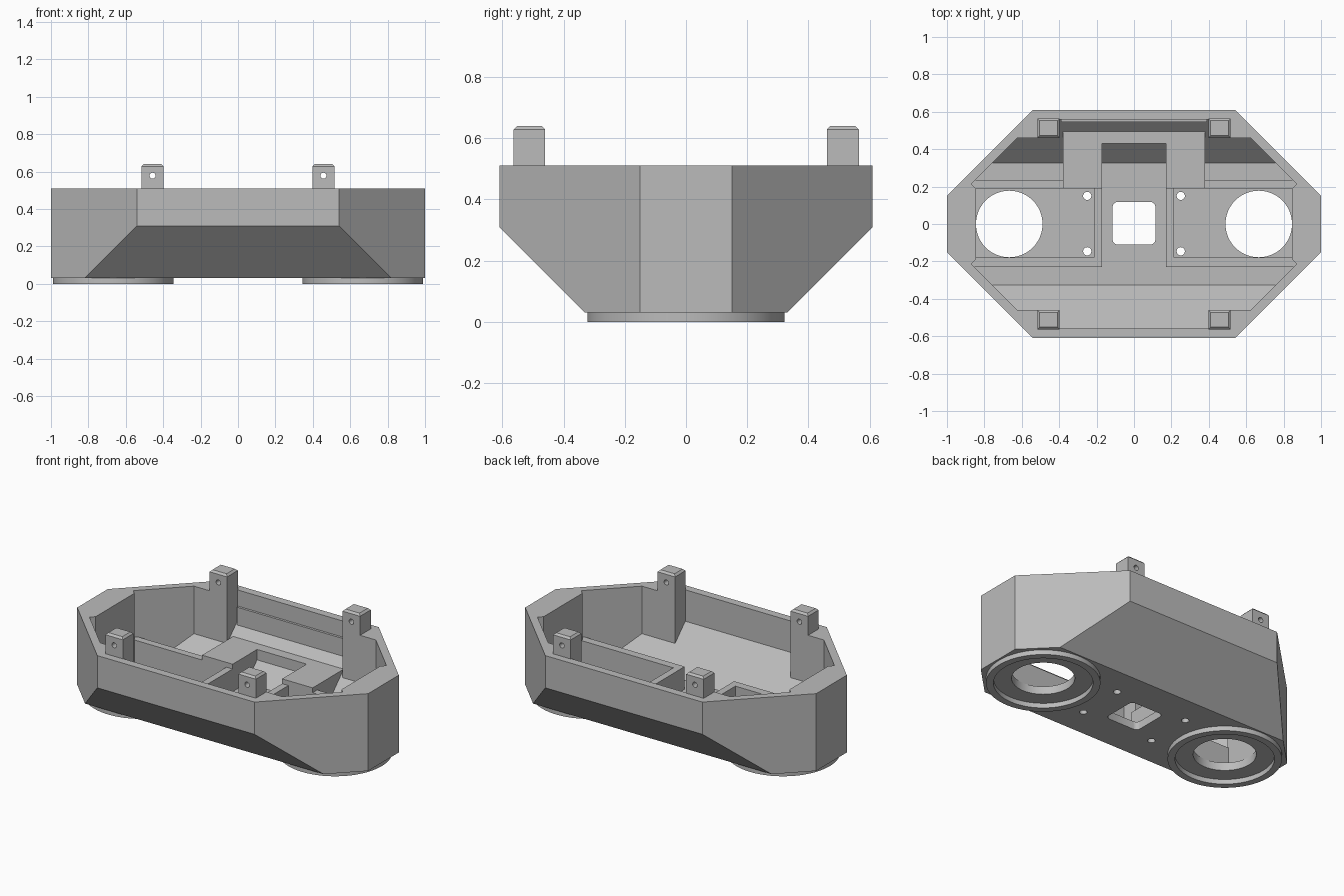
import bpy, bmesh, math
from mathutils import Vector, Matrix

old = bpy.data.objects.get("Cube")
if old:
    bpy.data.objects.remove(old, do_unlink=True)

grey = bpy.data.materials.new("plain grey")
grey.use_nodes = True
grey.diffuse_color = (0.5, 0.5, 0.5, 1)
grey.node_tree.nodes["Principled BSDF"].inputs["Base Color"].default_value = (0.5, 0.5, 0.5, 1)


def make(name, bm):
    bmesh.ops.recalc_face_normals(bm, faces=bm.faces[:])
    mesh = bpy.data.meshes.new(name)
    bm.to_mesh(mesh)
    bm.free()
    mesh.materials.append(grey)
    obj = bpy.data.objects.new(name, mesh)
    bpy.context.collection.objects.link(obj)
    return obj


def prism(name, outline, z0, z1, slope=None):
    """Extrude an outline; optionally trim it below z = |y| - slope."""
    bm = bmesh.new()
    face = bm.faces.new([bm.verts.new((x, y, z0)) for x, y in outline])
    new = bmesh.ops.extrude_face_region(bm, geom=[face])["geom"]
    bmesh.ops.translate(bm, vec=(0, 0, z1 - z0),
                        verts=[v for v in new if isinstance(v, bmesh.types.BMVert)])
    if slope is not None:
        for s in (1, -1):
            bmesh.ops.bisect_plane(bm, geom=bm.verts[:] + bm.edges[:] + bm.faces[:],
                                   plane_co=(0, 0, -slope), plane_no=(0, s, -1),
                                   clear_outer=True)
            rim = [e for e in bm.edges if e.is_boundary]
            if rim:
                bmesh.ops.holes_fill(bm, edges=rim)
    return make(name, bm)


def box(name, x0, x1, y0, y1, z0, z1, slope=None):
    return prism(name, [(x0, y0), (x1, y0), (x1, y1), (x0, y1)], z0, z1, slope)


def cylinder(name, r, centre, depth, axis="Z", sides=64):
    bm = bmesh.new()
    turn = Matrix.Rotation(math.pi / 2, 4, "X") if axis == "Y" else Matrix()
    bmesh.ops.create_cone(bm, cap_ends=True, segments=sides, radius1=r, radius2=r,
                          depth=depth, matrix=Matrix.Translation(centre) @ turn)
    return make(name, bm)


def cut(obj, cutter, keep=False):
    cutter.hide_render = True
    mod = obj.modifiers.new("cut", "BOOLEAN")
    mod.operation = "DIFFERENCE"
    mod.solver = "EXACT"
    mod.object = cutter
    bpy.context.view_layer.objects.active = obj
    bpy.ops.object.modifier_apply(modifier=mod.name)
    if not keep:
        bpy.data.objects.remove(cutter, do_unlink=True)


def mirror4(quarter):
    """Complete a quarter outline, running from the x end to the y end."""
    right = [(x, -y) for x, y in reversed(quarter)] + quarter
    return right + [(-x, -y) for x, y in right]


# Outer shell with chamfered front and back, hollowed from above
shell = prism("shell", mirror4([(1, 0.15), (0.54, 0.61)]), 0.03, 0.51, 0.30)
cavity = [(0.845, 0.19), (0.87, 0.215), (0.625, 0.46), (0.4, 0.46), (0.4, 0.56)]
cut(shell, prism("cavity", mirror4(cavity), 0.08, 0.8, 0.245))

# Round lens openings, screw holes and the rounded square opening
for s in (1, -1):
    cut(shell, cylinder("lens_hole", 0.178, (s * 0.667, 0, 0.1), 0.4))
    for y in (-0.146, 0.15):
        cut(shell, cylinder("screw_hole", 0.022, (s * 0.25, y, 0.1), 0.4, sides=24))
square = []
for i in range(24):
    a = math.tau * (i + 0.5) / 24
    square.append((math.copysign(0.085, math.cos(a)) + 0.03 * math.cos(a),
                   math.copysign(0.085, math.sin(a)) + 0.03 * math.sin(a) + 0.004))
cut(shell, prism("square_hole", square, -0.1, 0.2))

# Raised U-shaped mount and ledge along the back wall
mount = prism("rear_mount", [(-0.38, 0.19), (-0.17, 0.19), (-0.17, 0.43), (0.17, 0.43),
                             (0.17, 0.19), (0.38, 0.19), (0.38, 0.57), (-0.38, 0.57)],
              0.06, 0.25, 0.28)
ledge = box("rear_ledge", -0.39, 0.39, 0.545, 0.575, 0.2, 0.41, 0.28)

parts = [shell]
for s, side in ((1, "left"), (-1, "right")):
    # Low ribs framing each lens bay
    for name, a, b, y0, y1 in (("front_rib", 0.17, 0.9, -0.23, -0.18),
                               ("inner_rib", 0.17, 0.213, -0.18, 0.19),
                               ("rear_rib", 0.38, 0.88, 0.19, 0.235)):
        x0, x1 = sorted((s * a, s * b))
        box(f"{side}_{name}", x0, x1, y0, y1, 0.06, 0.22)

    # Lens collar underneath
    collar = cylinder(f"{side}_lens_collar", 0.322, (s * 0.667, 0, 0.018), 0.036, sides=96)
    cut(collar, cylinder("collar_hole", 0.28, (s * 0.667, 0, 0.018), 0.2, sides=96))
    parts.append(collar)

    # Corner posts with bevelled tops and cross holes
    for end, y0, y1 in (("front", -0.563, -0.46), ("rear", 0.46, 0.565)):
        x0, x1 = sorted((s * 0.397, s * 0.517))
        post = box(f"{side}_{end}_post", x0, x1, y0, y1, 0.12, 0.64, 0.28)
        bm = bmesh.new()
        bm.from_mesh(post.data)
        top = [e for e in bm.edges if all(v.co.z > 0.63 for v in e.verts)]
        bmesh.ops.bevel(bm, geom=top, offset=0.012, segments=1, affect="EDGES")
        bm.to_mesh(post.data)
        bm.free()
        cut(post, cylinder("post_hole", 0.016, (s * 0.457, (y0 + y1) / 2, 0.578),
                           0.3, "Y", 24))
        parts.append(post)

# Smooth the round walls, keep hard edges sharp
bpy.ops.object.select_all(action="DESELECT")
for obj in parts:
    obj.select_set(True)
bpy.context.view_layer.objects.active = shell
bpy.ops.object.shade_smooth_by_angle(angle=math.radians(30))
bpy.ops.object.select_all(action="DESELECT")
